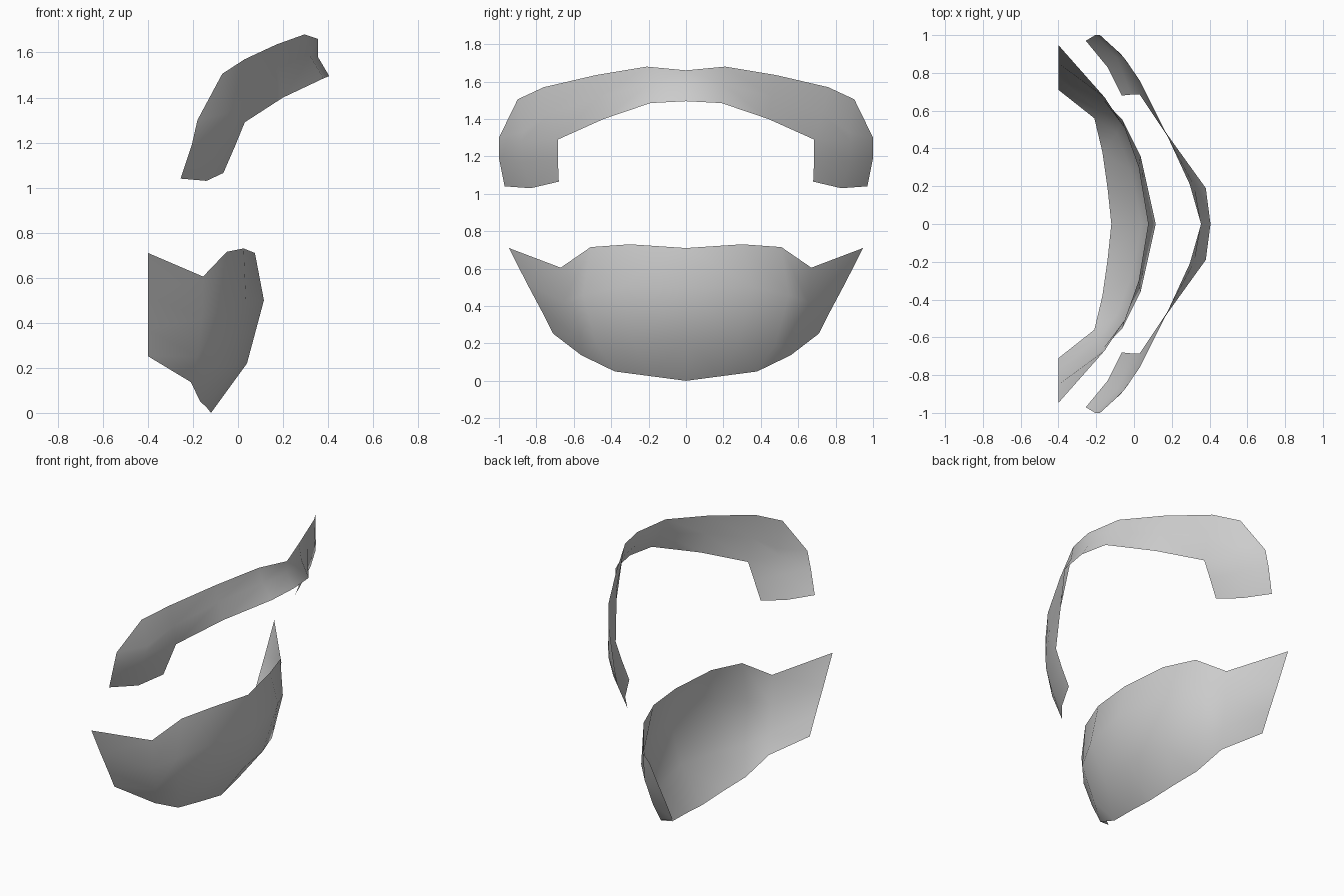
import bpy
import bmesh
from mathutils import Vector

# One plain grey for both shells
grey = bpy.data.materials.new("light_grey")
grey.diffuse_color = (0.6, 0.6, 0.6, 1.0)


def shell(name, patches):
    """Half-shell from patches of point rows, mirrored across y and welded."""
    bm = bmesh.new()
    for rows in patches:
        for side in (1, -1):
            grid = [[bm.verts.new((x, y * side, z)) for x, y, z in r] for r in rows]
            for a, b in zip(grid, grid[1:]):
                for i in range(len(a) - 1):
                    f = bm.faces.new((a[i], b[i], b[i + 1], a[i + 1]))
                    f.normal_update()
                    # Outer side faces away from the head axis
                    out = f.calc_center_median() - Vector((-0.9, 0, 0.8))
                    if f.normal.dot(out) < 0:
                        f.normal_flip()
    bmesh.ops.remove_doubles(bm, verts=bm.verts, dist=0.002)
    me = bpy.data.meshes.new(name)
    bm.to_mesh(me)
    bm.free()
    me.materials.append(grey)
    for p in me.polygons:
        p.use_smooth = True
    ob = bpy.data.objects.new(name, me)
    bpy.context.scene.collection.objects.link(ob)
    return ob


# Brow band: centre to temple, then the drop-down at the temple
band = [
    [(.355, 0, 1.66), (.295, .21, 1.68), (.17, .48, 1.635), (.03, .76, 1.57), (-.07, .90, 1.505)],
    [(.355, 0, 1.58), (.32, .20, 1.585), (.18, .46, 1.52), (.045, .73, 1.43), (-.045, .87, 1.33)],
    [(.405, 0, 1.495), (.38, .19, 1.485), (.20, .44, 1.40), (.03, .685, 1.29)],
]
corner = [band[0][3:], band[1][3:]]
temple = [
    [(.045, .73, 1.43), (-.045, .87, 1.33), (-.07, .90, 1.505)],
    [(.03, .685, 1.29), (-.055, .88, 1.28), (-.18, 1.0, 1.30)],
    [(-.015, .685, 1.18), (-.09, .88, 1.17), (-.205, 1.0, 1.19)],
    [(-.065, .68, 1.065), (-.14, .83, 1.03), (-.255, .97, 1.04)],
]
shell("brow_band", [[r[:4] for r in band], corner, temple])

# Jaw guard: bowl-shaped chin, then the swept cheek flap
chin = [
    [(.075, 0, .71), (.025, .30, .73), (-.05, .51, .715), (-.155, .67, .605)],
    [(.115, 0, .50), (.035, .36, .50), (-.06, .55, .46), (-.16, .655, .42)],
    [(.04, 0, .22), (-.015, .28, .21), (-.09, .48, .20), (-.18, .60, .25)],
    [(-.12, 0, 0), (-.14, .19, .025), (-.167, .38, .05), (-.21, .56, .137)],
]
cheek = [[r[3] for r in chin],
         [(-.40, .947, .71), (-.40, .85, .52), (-.40, .77, .37), (-.40, .71, .252)]]
shell("jaw_guard", [chin, cheek])
